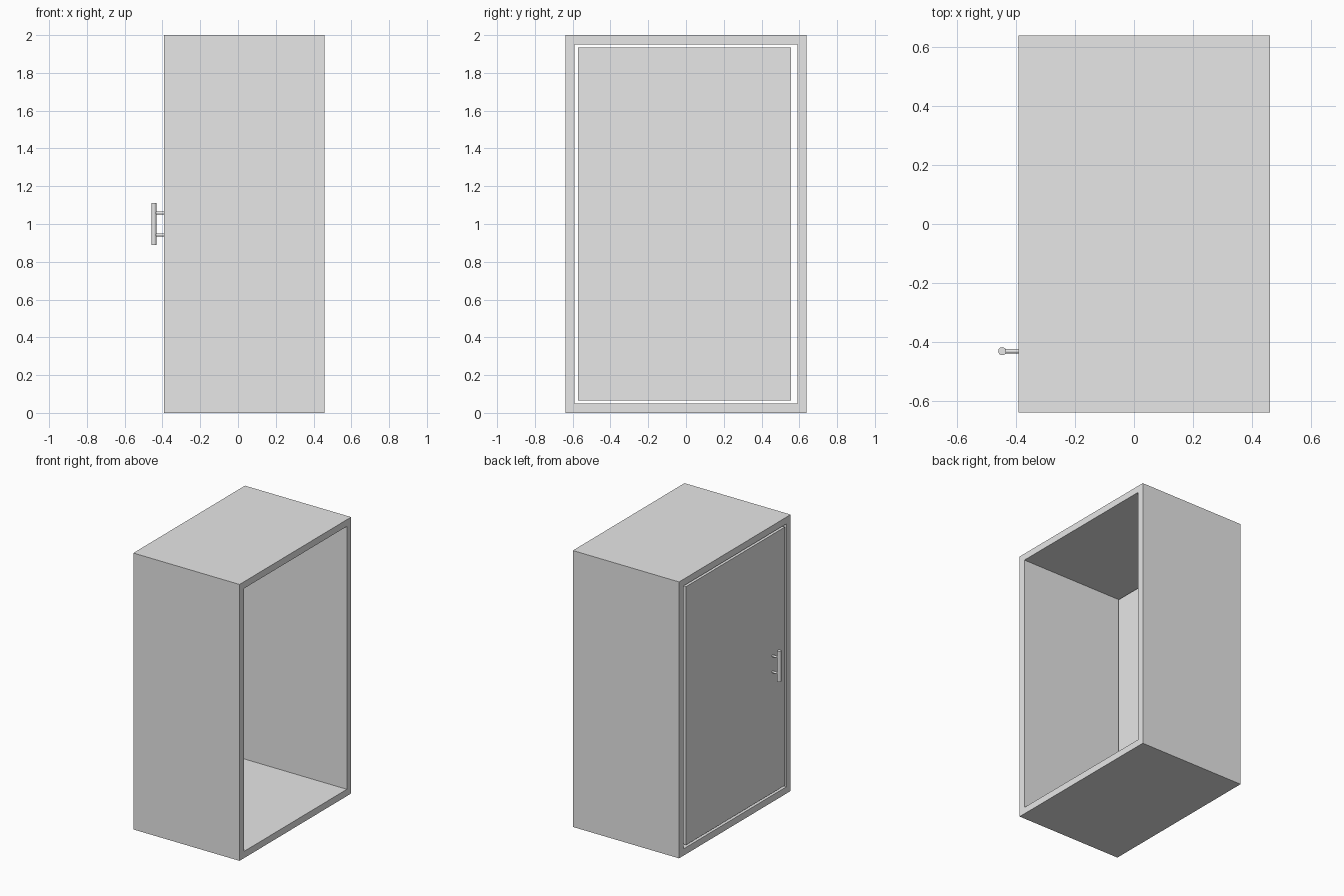
import bpy, bmesh
from mathutils import Matrix, Vector

if "Cube" in bpy.data.objects:
    bpy.data.objects.remove(bpy.data.objects["Cube"], do_unlink=True)

grey = bpy.data.materials.new("light_grey")
grey.use_nodes = True
colour = (0.8, 0.8, 0.8, 1)
grey.diffuse_color = colour
grey.node_tree.nodes["Principled BSDF"].inputs["Base Color"].default_value = colour

BACK, OPEN = -0.391, 0.459      # door side and open side along x
HALF, WALL = 0.638, 0.049       # half width along y, wall thickness
HEIGHT = 2.0


def finish(name, bm):
    bmesh.ops.recalc_face_normals(bm, faces=bm.faces)
    mesh = bpy.data.meshes.new(name)
    bm.to_mesh(mesh)
    bm.free()
    mesh.materials.append(grey)
    obj = bpy.data.objects.new(name, mesh)
    bpy.context.collection.objects.link(obj)
    return obj


def box(name, low, high):
    low, high = Vector(low), Vector(high)
    bm = bmesh.new()
    bmesh.ops.create_cube(bm, size=1, matrix=Matrix.Translation((low + high) / 2)
                          @ Matrix.Diagonal((*(high - low), 1)))
    return finish(name, bm)


def rod(name, start, end, radius):
    start, end = Vector(start), Vector(end)
    axis = end - start
    turn = axis.to_track_quat("Z", "Y").to_matrix().to_4x4()
    bm = bmesh.new()
    bmesh.ops.create_cone(bm, cap_ends=True, segments=32, radius1=radius, radius2=radius,
                          depth=axis.length, matrix=Matrix.Translation((start + end) / 2) @ turn)
    obj = finish(name, bm)
    bpy.ops.object.select_all(action="DESELECT")
    obj.select_set(True)
    bpy.context.view_layer.objects.active = obj
    bpy.ops.object.shade_smooth_by_angle()


# Rectangular frame: outer and inner loops swept through the depth
def loop(bm, x, inset):
    y = HALF - inset
    return [bm.verts.new((x, a, b)) for a, b in
            ((-y, inset), (y, inset), (y, HEIGHT - inset), (-y, HEIGHT - inset))]


bm = bmesh.new()
rings = [loop(bm, BACK, 0), loop(bm, OPEN, 0), loop(bm, OPEN, WALL), loop(bm, BACK, WALL)]
for k, ring in enumerate(rings):
    following = rings[(k + 1) % 4]
    for i in range(4):
        j = (i + 1) % 4
        bm.faces.new((ring[i], ring[j], following[j], following[i]))
finish("cabinet_frame", bm)

# Door panel, set flush in the frame with a narrow gap all round
box("door", (BACK, -0.573, 0.066), (BACK + 0.047, 0.557, 1.935))

# Pull handle on two posts
HX, HY = -0.4455, -0.43
rod("handle_bar", (HX, HY, 0.889), (HX, HY, 1.111), 0.0135)
for name, z in (("lower_handle_post", 0.942), ("upper_handle_post", 1.058)):
    rod(name, (HX, HY, z), (BACK + 0.005, HY, z), 0.0075)
